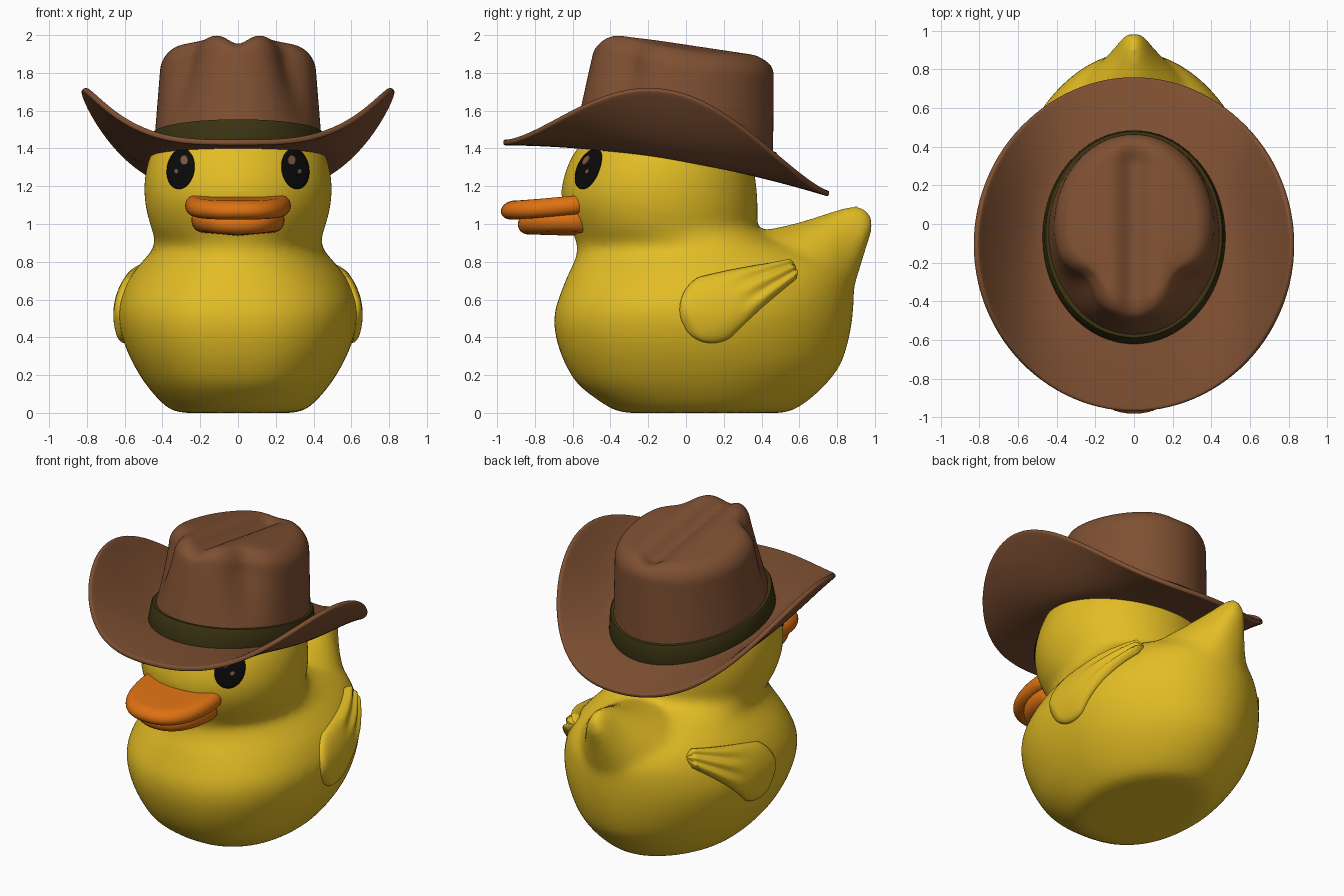
import bpy, bmesh, math
from math import sin, cos, pi, exp, sqrt
from mathutils import Vector
from mathutils.bvhtree import BVHTree

if "Cube" in bpy.data.objects:
    bpy.data.objects.remove(bpy.data.objects["Cube"])


def material(name, rgb):
    m = bpy.data.materials.new(name)
    m.diffuse_color = (*rgb, 1)
    m.use_nodes = True
    m.node_tree.nodes["Principled BSDF"].inputs["Base Color"].default_value = m.diffuse_color
    return m


YELLOW = material("yellow", (0.765, 0.505, 0.018))
ORANGE = material("orange", (0.72, 0.165, 0.006))
BROWN = material("brown", (0.21, 0.08, 0.032))
OLIVE = material("dark_olive", (0.042, 0.032, 0.006))
BLACK = material("black", (0.003, 0.003, 0.003))
GLINT = material("eye_glint", (0.2, 0.1, 0.055))


def loft(name, rings, mat, closed=True, caps=True, loop=False, angle=50):
    """Skin a list of equally long point rows."""
    bm = bmesh.new()
    rows = [[bm.verts.new(p) for p in r] for r in rings]
    n, m = len(rows[0]), len(rows)
    for i in range(m if loop else m - 1):
        a, b = rows[i], rows[(i + 1) % m]
        for j in range(n if closed else n - 1):
            k = (j + 1) % n
            bm.faces.new((a[j], a[k], b[k], b[j]))
    if caps and closed and not loop:
        bm.faces.new(rows[0])
        bm.faces.new(rows[-1])
    bmesh.ops.remove_doubles(bm, verts=bm.verts, dist=1e-5)
    bmesh.ops.recalc_face_normals(bm, faces=bm.faces)
    me = bpy.data.meshes.new(name)
    bm.to_mesh(me)
    bm.free()
    me.materials.append(mat)
    me.shade_smooth()
    me.set_sharp_from_angle(angle=math.radians(angle))
    ob = bpy.data.objects.new(name, me)
    bpy.context.collection.objects.link(ob)
    return ob


def solidify(ob, t):
    mod = ob.modifiers.new("thickness", 'SOLIDIFY')
    mod.thickness, mod.offset = t, 0


def turn(n):
    return [2 * pi * i / n for i in range(n)]


def lerp(a, b, t):
    return a + (b - a) * t


def power(v, e):
    return math.copysign(abs(v) ** e, v)


def curve_rows(rows, k=5):
    """Catmull-Rom interpolation between table rows."""
    out = []
    for i in range(len(rows) - 1):
        p = [rows[max(0, min(len(rows) - 1, i + d))] for d in (-1, 0, 1, 2)]
        for t in (q / k for q in range(k)):
            out.append([.5 * (2 * b + (c - a) * t + (2 * a - 5 * b + 4 * c - d) * t * t
                              + (3 * b - a - 3 * c + d) * t ** 3) for a, b, c, d in zip(*p)])
    return out + [rows[-1]]


# Body, neck and head: level rings (z, front y, back y, half width)
LEVELS = [(0, -.30, .50, .28), (.012, -.37, .56, .345), (.06, -.455, .64, .41), (.15, -.57, .74, .487),
          (.25, -.635, .815, .55), (.35, -.675, .852, .596), (.45, -.697, .874, .625), (.54, -.694, .885, .633),
          (.63, -.665, .89, .613), (.72, -.63, .885, .57), (.80, -.592, .84, .508), (.87, -.575, .70, .45),
          (.93, -.59, .48, .445), (.98, -.61, .385, .46), (1.08, -.65, .38, .487), (1.18, -.66, .375, .497),
          (1.28, -.637, .36, .488), (1.38, -.59, .325, .457), (1.48, -.50, .24, .39), (1.56, -.34, .1, .24)]


def body_point(a, z, f, b, w):
    full = 1 - .14 * max(0, min(1, (.9 - z) / .3))  # fuller breast
    c, s = cos(a), sin(a)
    if s < 0:
        c, s = power(c, full), power(s, full)
    elif z < .93:
        c *= 1 - .07 * s * s
    return (w * c, (f + b) / 2 + (b - f) / 2 * s, z)


body = loft("duck_body", [[body_point(a, *row) for a in turn(72)] for row in curve_rows(LEVELS)], YELLOW)

# Tail: upright rings (y, bottom z, top z, half width) fused with the body
TAIL = [(.20, .4, .93, .46), (.38, .38, .96, .45), (.5, .4, .985, .42), (.62, .42, 1.015, .36),
        (.74, .46, 1.055, .265), (.84, .55, 1.088, .165), (.90, .70, 1.1, .108), (.95, .86, 1.085, .07),
        (.985, .96, 1.045, .035)]
tail = loft("tail", [[(w * cos(a) * (1 - .28 * sin(a)), y, (lo + hi) / 2 + (hi - lo) / 2 * sin(a))
                      for a in turn(48)] for y, lo, hi, w in curve_rows(TAIL)], YELLOW)
bm = bmesh.new()
bm.from_mesh(body.data)
bm.from_mesh(tail.data)
bm.to_mesh(body.data)
bm.free()
bpy.data.objects.remove(tail)
rm = body.modifiers.new("fuse", 'REMESH')
rm.mode, rm.voxel_size, rm.use_smooth_shade = 'VOXEL', 0.02, True
sm = body.modifiers.new("soften", 'SMOOTH')
sm.factor, sm.iterations = 0.5, 18
bpy.context.view_layer.update()
skin = BVHTree.FromObject(body, bpy.context.evaluated_depsgraph_get())


def on_skin(origin, direction, lift):
    loc, nor, _, _ = skin.ray_cast(Vector(origin), Vector(direction))
    if loc is None:
        loc, nor, _, _ = skin.find_nearest(Vector(origin) + Vector(direction) * 2)
    return loc + nor * lift


# Wings: teardrop relief laid on each flank, with feather ridges at the tip
def wing(name, side):
    L, R, NS, NV = .665, .187, 44, 24
    rows = []
    for i in range(NS + 1):
        d = L * (1 - cos(pi * i / NS)) / 2
        s = d / L
        if d < R:
            w = sqrt(max(R * R - (R - d) ** 2, 0))
        else:
            w = lerp(R, .045, (d - R) / (L - R)) * min(1, sqrt(max(L - d, 0) / .03))
        row = []
        for j in range(NV + 1):
            v = -1 + 2 * j / NV
            off = w * v + .015 * sin(pi * s)
            y = -.012 + .89 * d - .455 * off
            z = .462 + .455 * d + .89 * off
            end = min(1, d / .05, (L - d) / .03)
            edge = sqrt(max(0, 1 - abs(v) ** 5)) * sqrt(max(0, end))
            ridge = .008 * cos(3 * pi * v) * max(0, min(1, (s - .45) / .2))
            row.append(on_skin((side * 2, y, z), (-side, 0, 0), -.012 + edge * (.038 + .012 * s * s + ridge)))
        rows.append(row)
    ob = loft(name, rows, YELLOW, closed=False)
    solidify(ob, .006)


# Eyes and glints: thin ovals laid on the face
def oval(name, x, z, rx, rz, tilt, lift, mat):
    rings = []
    for k in range(9):
        r = k / 8
        ring = []
        for a in turn(32):
            u, v = r * rx * cos(a), r * rz * sin(a)
            ring.append(on_skin((x + u * cos(tilt) - v * sin(tilt), -2, z + u * sin(tilt) + v * cos(tilt)),
                                (0, 1, 0), lift))
        rings.append(ring)
    solidify(loft(name, rings, mat, caps=False), .008)


for side, tag in ((-1, "left"), (1, "right")):
    wing(tag + "_wing", side)
    oval(tag + "_eye", side * .30, 1.29, .07, .106, side * .17, .005, BLACK)
    oval(tag + "_eye_glint", side * .278, 1.333, .02, .024, 0, .01, GLINT)
    oval(tag + "_eye_small_glint", side * .318, 1.275, .01, .012, 0, .01, GLINT)


# Bill: two rounded slabs with a half-oval outline
def bill(name, hw, tip, zc, half, slope, bow, dish):
    steps = [-pi / 2 + pi * i / 12 for i in range(13)]
    prof = [(0.001, -1)] + [(1 - .17 * (1 - cos(p)), sin(p)) for p in steps] + [(.5, 1 - dish), (.001, 1 - dish)]
    rings = []
    for r, h in prof:
        ring = []
        for a in turn(64):
            c, s = cos(a), sin(a)
            x = hw * r * power(c, .85)
            y = -.6 + (r * s * .15 if s > 0 else -r * (-.6 - tip) * abs(s) ** .9)
            ring.append((x, y, zc + half * h + slope * (y + .6) + bow * x * x))
        rings.append(ring)
    loft(name, rings, ORANGE)


bill("upper_bill", .28, -.98, 1.105, .05, .1, -.1, .12)
bill("lower_bill", .247, -.89, .99, .052, -.03, .5, 0)


# Hat
def hat_base(y):
    return 1.342 - .176 * y - .086 * y * y


def brim_point(a, t):
    c, s = cos(a), sin(a)
    x = lerp(.45, .82, t) * c
    y = lerp(-.07, -.105, t) + lerp(.53, .862, t) * s
    return (x, y, hat_base(y) + .35 * abs(c) ** 3.3 * max(t, 0) ** 1.7)


brim = loft("hat_brim", [[brim_point(a, -.45 + 1.45 * i / 28) for a in turn(112)] for i in range(29)],
            BROWN, caps=False)
solidify(brim, .03)
bev = brim.modifiers.new("round_edge", 'BEVEL')
bev.width, bev.segments, bev.angle_limit = .011, 3, math.radians(50)


def crown_point(a, r, h, grow=0):
    x = (lerp(.45, .405, h) * r + grow) * cos(a)
    y = lerp(-.07, 0, h) + (lerp(.53, .465, h) * r + grow) * sin(a)
    z = lerp(hat_base(y), 1.957 - .15 * y - .3 * x * x, h)
    if grow:
        return (x, y, z)
    pinch = exp(-((abs(x) - .29) ** 2 + (y + .34) ** 2) / .0155) * min(1, max(0, (h - .15) * 1.6))
    top = max(0, min(1, (h - .8) / .2))
    crease = exp(-(x / .075) ** 2) * min(1, max(0, (.47 - y) / .15))
    z -= top * (.06 * crease + .03 * pinch)
    return (x * (1 - .17 * pinch), y * (1 - .17 * pinch), z)


profile = [(1, .84 * i / 14) for i in range(15)]
profile += [(1 - .2 * (1 - cos(pi * i / 16)), .84 + .16 * sin(pi * i / 16)) for i in range(1, 9)]
profile += [(max(.8 * (1 - i / 16), .001), 1) for i in range(1, 17)]
loft("hat_crown", [[crown_point(a, r, h) for a in turn(128)] for r, h in profile], BROWN, caps=False, angle=80)

# Band around the foot of the crown
band_profile = [(-.02, 0), (.02, 0), (.024, .03), (.022, .2), (.016, .22), (-.02, .22)]
loft("hat_band", [[crown_point(a, 1, h, g) for a in turn(112)] for g, h in band_profile], OLIVE, loop=True)
